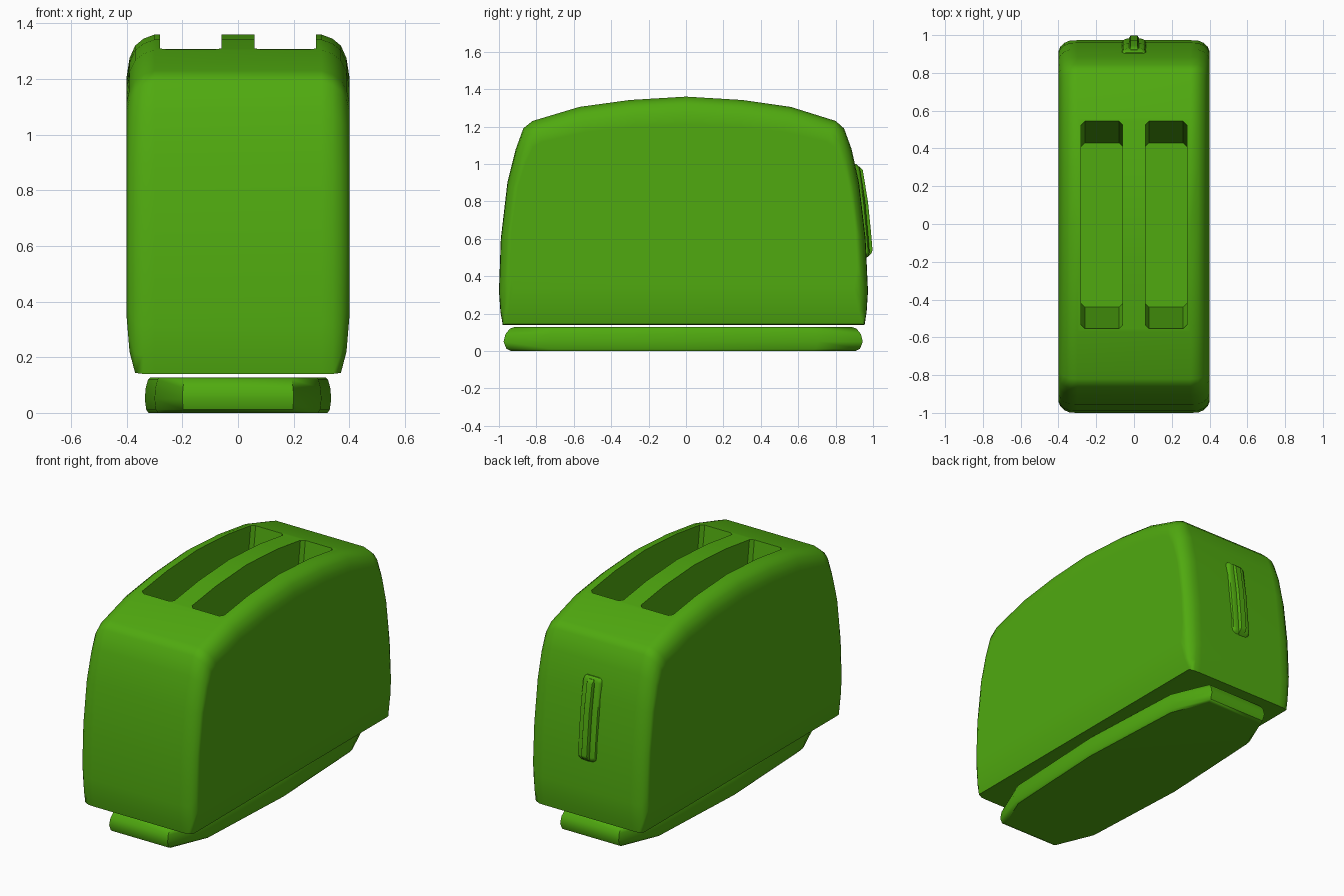
import bpy
from math import radians

cube = bpy.data.objects.get("Cube")
if cube:
    bpy.data.objects.remove(cube, do_unlink=True)

green = bpy.data.materials.new("leaf_green")
green.use_nodes = True
colour = (0.08, 0.40, 0.005, 1)
green.diffuse_color = colour
green.node_tree.nodes["Principled BSDF"].inputs["Base Color"].default_value = colour


def loft(name, rings):
    """Skin a stack of equal-length rings and cap both ends."""
    n = len(rings[0])
    verts = [p for ring in rings for p in ring]
    faces = []
    for r in range(len(rings) - 1):
        for i in range(n):
            j = (i + 1) % n
            faces.append((r * n + i, r * n + j, (r + 1) * n + j, (r + 1) * n + i))
    faces.append(tuple(reversed(range(n))))
    faces.append(tuple(range(len(verts) - n, len(verts))))
    mesh = bpy.data.meshes.new(name)
    mesh.from_pydata(verts, [], faces)
    obj = bpy.data.objects.new(name, mesh)
    bpy.context.collection.objects.link(obj)
    mesh.materials.append(green)
    activate(obj)
    bpy.ops.object.mode_set(mode="EDIT")
    bpy.ops.mesh.select_all(action="SELECT")
    bpy.ops.mesh.normals_make_consistent(inside=False)
    bpy.ops.object.mode_set(mode="OBJECT")
    return obj


def activate(obj):
    bpy.ops.object.select_all(action="DESELECT")
    obj.select_set(True)
    bpy.context.view_layer.objects.active = obj


def smooth(obj, angle=38):
    activate(obj)
    bpy.ops.object.shade_smooth_by_angle(angle=radians(angle))
    weighted = obj.modifiers.new("even_shading", "WEIGHTED_NORMAL")
    weighted.keep_sharp = True


def mirrored(ring_at, steps):
    """Rings from the -x side to the +x side, from steps listed inside out."""
    return ([ring_at(-s[0], *s[1:]) for s in reversed(steps)]
            + [ring_at(*s) for s in steps])


# Body: arched side profile, rounded in toward both side panels
LOW, HIGH = 0.14, 1.36
body_profile = [
    (-0.98, LOW), (-0.992, 0.21), (-1.0, 0.32), (-0.99, 0.6), (-0.955, 0.9),
    (-0.91, 1.08), (-0.87, 1.19), (-0.82, 1.23), (-0.57, 1.305), (-0.3, 1.342),
    (0, HIGH), (0.3, 1.342), (0.56, 1.305), (0.8, 1.23), (0.845, 1.19),
    (0.885, 1.08), (0.925, 0.9), (0.96, 0.6), (0.973, 0.32), (0.966, 0.21),
    (0.955, LOW)]


def body_ring(x, shrink, top_drop, bottom_rise):
    scale = (HIGH - LOW - top_drop - bottom_rise) / (HIGH - LOW)
    return [(x, y * (1 - shrink), LOW + bottom_rise + (z - LOW) * scale)
            for y, z in body_profile]


body = loft("body", mirrored(body_ring, [
    (0.30, 0, 0, 0), (0.34, 0.002, 0.015, 0), (0.37, 0.015, 0.04, 0.004),
    (0.39, 0.035, 0.085, 0.08), (0.40, 0.06, 0.15, 0.2)]))


# Bread slots: cutters with sloping end walls and clipped corners
def slot_ring(cx, front, back, z):
    w, c = 0.11, 0.02
    return [(cx - w + c, front, z), (cx + w - c, front, z),
            (cx + w, front + c, z), (cx + w, back - c, z),
            (cx + w - c, back, z), (cx - w + c, back, z),
            (cx - w, back - c, z), (cx - w, front + c, z)]


for side, cx in (("right", -0.17), ("left", 0.17)):
    cutter = loft(side + "_slot_cutter", [
        slot_ring(cx, -0.44, 0.43, 0.45), slot_ring(cx, -0.58, 0.57, 1.5)])
    activate(body)
    cut = body.modifiers.new(side + "_slot", "BOOLEAN")
    cut.operation = "DIFFERENCE"
    cut.solver = "EXACT"
    cut.object = cutter
    bpy.ops.object.modifier_apply(modifier=cut.name)
    bpy.data.objects.remove(cutter, do_unlink=True)
smooth(body)

# Base: long ten-sided foot, bulging slightly at mid height
quarter = [(0.20, 0.96), (0.30, 0.72), (0.335, 0)]
half = quarter + [(x, -y) for x, y in reversed(quarter[:2])]
outline = half + [(-x, y) for x, y in reversed(half)]
base = loft("base", [
    [(x * s, y * s - 0.015, z) for x, y in outline]
    for s, z in ((0.96, 0), (0.985, 0.012), (1, 0.05), (0.99, 0.09),
                 (0.965, 0.12), (0.94, 0.128))])
smooth(base)

# Lever: curved rounded bar with a narrow raised rib on the back
lever_profile = [(0.90, 1.0), (0.925, 1.0), (0.945, 0.98), (0.973, 0.8),
                 (0.99, 0.62), (0.997, 0.53), (0.992, 0.51), (0.965, 0.485),
                 (0.93, 0.485)]


def lever_ring(x, sink, squeeze):
    return [(x, y - sink, 0.74 + (z - 0.74) * squeeze) for y, z in lever_profile]


lever = loft("lever", mirrored(lever_ring, [
    (0.04, 0.016, 1), (0.058, 0.024, 0.97), (0.07, 0.05, 0.93)]))
smooth(lever)
rib = loft("lever_rib", mirrored(lever_ring, [
    (0.018, 0, 0.95), (0.026, 0.012, 0.93)]))
smooth(rib)
